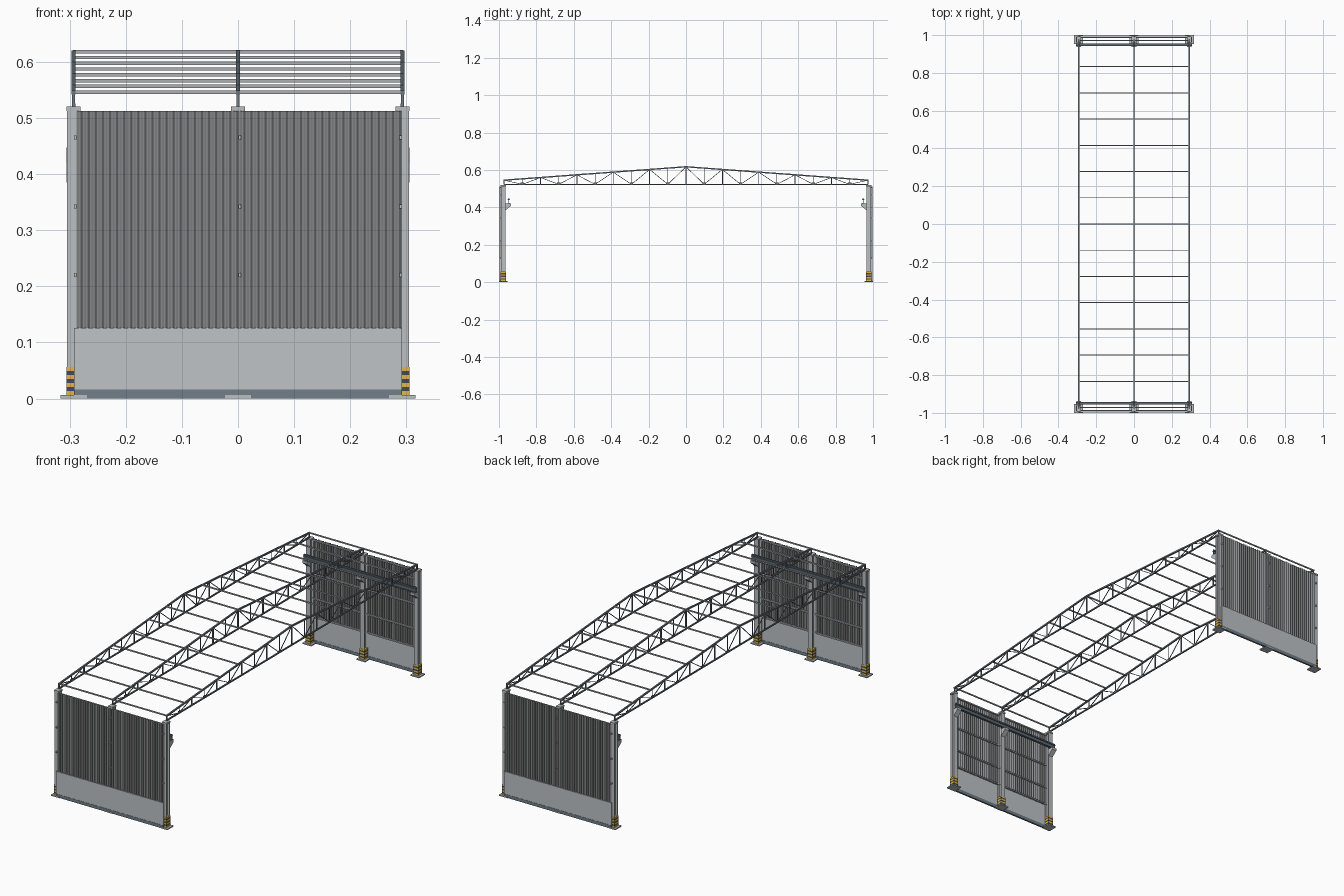
import bpy, bmesh
from math import cos, pi
from mathutils import Vector, Matrix

cube = bpy.data.objects.get("Cube")
if cube:
    bpy.data.objects.remove(cube, do_unlink=True)


def material(name, rgb):
    m = bpy.data.materials.new(name)
    m.use_nodes = True
    m.diffuse_color = (*rgb, 1)
    m.node_tree.nodes["Principled BSDF"].inputs["Base Color"].default_value = (*rgb, 1)
    return m


CONCRETE = material("pale grey panel", (0.52, 0.55, 0.565))
COLUMN = material("light grey steel", (0.5, 0.525, 0.54))
SHEET = material("mid grey sheet", (0.25, 0.255, 0.26))
TRUSS = material("slate steel", (0.16, 0.195, 0.225))
PURLIN = material("grey purlin steel", (0.42, 0.44, 0.45))
RAIL = material("deep slate rail", (0.11, 0.145, 0.175))
SKIRT = material("slate plinth", (0.165, 0.21, 0.25))
YELLOW = material("warning yellow", (0.82, 0.48, 0.06))
BLACK = material("warning dark", (0.06, 0.07, 0.08))


def finish(name, bm, *mats):
    bmesh.ops.recalc_face_normals(bm, faces=bm.faces)
    me = bpy.data.meshes.new(name)
    bm.to_mesh(me)
    bm.free()
    for m in mats:
        me.materials.append(m)
    ob = bpy.data.objects.new(name, me)
    bpy.context.scene.collection.objects.link(ob)
    return ob


def add_box(bm, centre, size, rot=Matrix.Identity(4)):
    mat = Matrix.Translation(centre) @ rot @ Matrix.Diagonal((*size, 1))
    return bmesh.ops.create_cube(bm, size=1, matrix=mat)["verts"]


def add_bar(bm, a, b, width, height):
    """Rectangular bar from a to b."""
    a, b = Vector(a), Vector(b)
    rot = (b - a).to_track_quat("Y", "Z").to_matrix().to_4x4()
    add_box(bm, (a + b) / 2, (width, (b - a).length, height), rot)


def extrude_profile(bm, pts, offset):
    face = bm.faces.new([bm.verts.new(p) for p in pts])
    ext = bmesh.ops.extrude_face_region(bm, geom=[face])["geom"]
    bmesh.ops.translate(bm, vec=offset, verts=[v for v in ext if isinstance(v, bmesh.types.BMVert)])


BAYS = (-0.293, 0, 0.293)
SPAN, EAVE, RIDGE, CHORD = 0.972, 0.545, 0.617, 0.523
COL_Y = 0.977
GIRTS = (0.22, 0.342, 0.465)


def roof_z(y):
    return RIDGE + (EAVE - RIDGE) * abs(y) / SPAN


# Columns with base plates, caps, warning bands and rail brackets
def build_column(x, s, tag):
    y = s * COL_Y
    bm = bmesh.new()
    for f in (-1, 1):
        add_box(bm, (x, y + f * 0.0115, 0.258), (0.024, 0.003, 0.508))
    add_box(bm, (x, y, 0.258), (0.004, 0.022, 0.508))
    add_box(bm, (x, y, 0.003), (0.047, 0.046, 0.006))
    add_box(bm, (x, y, 0.516), (0.025, 0.03, 0.008))
    finish("column_" + tag, bm, COLUMN)

    bm = bmesh.new()
    step = 0.05 / 7
    for i in range(7):
        verts = add_box(bm, (x, y, 0.006 + step * (i + 0.5)), (0.026, 0.028, step))
        for f in {f for v in verts for f in v.link_faces}:
            f.material_index = i % 2
    finish("warning_bands_" + tag, bm, YELLOW, BLACK)

    bm = bmesh.new()
    inner, tip = s * 0.964, s * 0.936
    profile = ((inner, 0.385), (inner, 0.42), (tip, 0.42), (tip, 0.408))
    extrude_profile(bm, [(x - 0.0125, py, pz) for py, pz in profile], (0.025, 0, 0))
    finish("rail_bracket_" + tag, bm, COLUMN)


# End wall: panel, plinth, ribbed sheet, girts, clips
def build_wall(s, tag):
    bm = bmesh.new()
    add_box(bm, (0, s * 0.9935, 0.07), (0.584, 0.007, 0.112))
    finish("lower_panel_" + tag, bm, CONCRETE)
    bm = bmesh.new()
    add_box(bm, (0, s * 0.9935, 0.008), (0.584, 0.009, 0.016))
    finish("plinth_" + tag, bm, SKIRT)

    # Rounded ribs swept up the wall
    ribs, cuts, left, right = 46, 8, -0.288, 0.292
    count = ribs * cuts
    bm = bmesh.new()
    previous = None
    for i in range(count + 1):
        x = left + (right - left) * i / count
        y = s * (0.994 - 0.003 * cos(2 * pi * i / cuts))
        pair = [bm.verts.new((x, y, z)) for z in (0.125, 0.512)]
        if previous:
            bm.faces.new((previous[0], pair[0], pair[1], previous[1])).smooth = True
        previous = pair
    finish("ribbed_sheet_" + tag, bm, SHEET)

    bm = bmesh.new()
    for z in GIRTS + (0.13, 0.507):
        add_box(bm, (0, s * 0.987, z), (0.575, 0.007, 0.006))
    finish("wall_girts_" + tag, bm, COLUMN)
    bm = bmesh.new()
    for z in GIRTS:
        for x in (-0.29, 0.003, 0.29):
            add_box(bm, (x, s * 0.994, z), (0.005, 0.008, 0.007))
    finish("girt_clips_" + tag, bm, COLUMN)


# Crane rail: flanged beam with a rail on top
def build_rail(s, tag):
    bm = bmesh.new()
    y = s * 0.948
    for z, w, h in ((0.4215, 0.013, 0.003), (0.4305, 0.004, 0.017),
                    (0.4395, 0.013, 0.003), (0.444, 0.006, 0.007)):
        add_box(bm, (0, y, z), (0.612, w, h))
    finish("crane_rail_" + tag, bm, RAIL)


# Roof truss with alternating diagonals
def build_truss(x, tag):
    bm = bmesh.new()
    add_box(bm, (x, 0, CHORD), (0.006, 2 * SPAN, 0.006))
    for s in (-1, 1):
        add_bar(bm, (x, s * (SPAN + 0.004), EAVE), (x, 0, RIDGE), 0.007, 0.007)
    n = 10
    for i in range(-n, n + 1):
        y = SPAN * i / n
        w = 0.005 if i % 2 == 0 else 0.003
        add_box(bm, (x, y, (CHORD + roof_z(y)) / 2), (w, w, roof_z(y) - CHORD))
        if i % 2:
            add_box(bm, (x, y, CHORD + 0.005), (0.003, 0.018, 0.01))
            for j in (i - 1, i + 1):
                top = SPAN * j / n
                add_bar(bm, (x, top, roof_z(top)), (x, y, CHORD), 0.003, 0.003)
    finish("roof_truss_" + tag, bm, TRUSS)


for s, end in ((-1, "front"), (1, "back")):
    for x, side in zip(BAYS, ("right", "middle", "left")):
        build_column(x, s, end + "_" + side)
    build_wall(s, end)
    build_rail(s, end)

for x, side in zip(BAYS, ("right", "middle", "left")):
    build_truss(x, side)

# Purlins running between the trusses
bm = bmesh.new()
for i in range(-7, 8):
    y = i * SPAN / 7
    add_box(bm, (0, y, roof_z(y) + 0.001), (0.588, 0.005, 0.006))
finish("purlins", bm, PURLIN)
